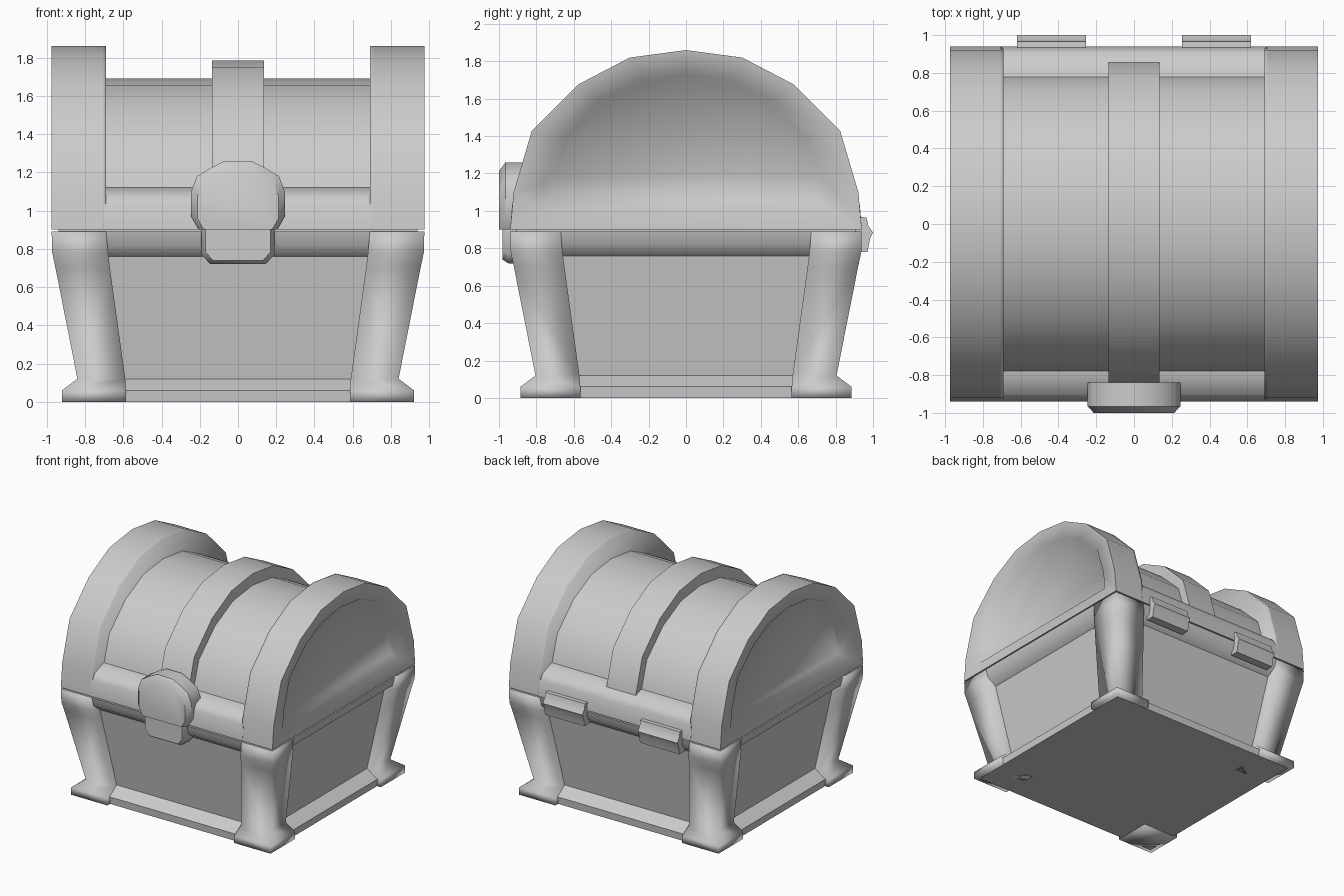
import bpy, bmesh, math

if "Cube" in bpy.data.objects:
    bpy.data.objects.remove(bpy.data.objects["Cube"])

# half-arch template (width, height), shared by every curved lid part
ARCH = [(1, 0), (.98, .21), (.877, .55), (.61, .81), (.32, .958), (0, 1)]


def loft(name, loops, mirror=(False, False), angle=40):
    """Skin matching closed loops, cap both ends, optionally mirror."""
    bm = bmesh.new()
    rings = [[bm.verts.new(p) for p in loop] for loop in loops]
    n = len(rings[0])
    for a, b in zip(rings, rings[1:]):
        for i in range(n):
            j = (i + 1) % n
            bm.faces.new((a[i], a[j], b[j], b[i]))
    bm.faces.new(rings[0])
    bm.faces.new(rings[-1])
    bmesh.ops.recalc_face_normals(bm, faces=bm.faces)
    me = bpy.data.meshes.new(name)
    bm.to_mesh(me)
    bm.free()
    ob = bpy.data.objects.new(name, me)
    bpy.context.collection.objects.link(ob)
    bpy.ops.object.select_all(action='DESELECT')
    ob.select_set(True)
    bpy.context.view_layer.objects.active = ob
    bpy.ops.object.shade_smooth_by_angle(angle=math.radians(angle))
    if any(mirror):
        m = ob.modifiers.new("mirror", 'MIRROR')
        m.use_axis = (mirror[0], mirror[1], False)
        m.use_mirror_merge = False
    return ob


def rect(x0, x1, y0, y1, z):
    return [(x0, y0, z), (x1, y0, z), (x1, y1, z), (x0, y1, z)]


def arch(x, w, h, z0):
    half = [(w * a, z0 + h * b) for a, b in ARCH]
    pts = half + [(-y, z) for y, z in reversed(half[:-1])]
    return [(x, y, z) for y, z in pts]


def plate(name, half, z_fix, y_back, y_mid, y_front, s):
    """Symmetric front plate with a chamfered face."""
    pts = half + [(-x, z) for x, z in reversed(half)]
    small = [(x * s, z_fix + (z - z_fix) * s) for x, z in pts]
    return loft(name, [[(x, y, z) for x, z in p] for p, y in
                       ((pts, y_back), (pts, y_mid), (small, y_front))])


# chest body: bottom rail, recessed panels and top rim
core = [(0, .85), (.06, .855), (.12, .755), (.76, .85), (.82, .925), (.89, .94)]
loft("body", [rect(-r - .035, r + .035, -r, r, z) for z, r in core])

# corner posts with flared feet: z, inner edge, outer edge
post = [(0, .585, .92), (.06, .585, .92), (.12, .59, .84), (.7, .67, .955),
        (.78, .68, .972), (.89, .69, .975)]
loft("corner_post", [rect(a, b, a - .02, b - .035, z) for z, a, b in post],
     (True, True), 95)

# dark core closing the seam between body and lid
loft("seam_core", [rect(-.94, .94, -.91, .91, z) for z in (.85, .95)])

# lid barrel and its central strap
loft("lid_barrel", [arch(x, .81, .79, .9) for x in (-.8, .8)])
loft("lid_strap", [arch(x, .875, .885, .9) for x in (-.135, .135)])

# lid end bands with recessed arched end panels
loft("lid_end_band", [arch(.69, .94, .96, .9), arch(.71, .94, .96, .9),
                      arch(.975, .94, .96, .9), arch(.955, .775, .73, 1.0),
                      arch(.895, .72, .65, 1.05)], (True, False), 95)

# lid lower rail, front and back
rail = [(.9, .94), (1.03, .93), (1.08, .90), (1.12, .79)]
loft("lid_rail", [rect(-.7, .7, -r, r, z) for z, r in rail], angle=75)

# latch: upper plate and lower tongue
plate("latch_plate", [(.07, 1.26), (.14, 1.225), (.215, 1.18), (.245, 1.1),
                      (.245, .97), (.205, .9)], .9, -.84, -.965, -1, .87)
plate("latch_tongue", [(.19, .91), (.19, .77), (.145, .72)],
      .91, -.82, -.95, -.98, .9)

# back hinges
hinge = [(.9, .97), (.965, .965), (.975, .92), (1, .885), (.985, .855),
         (.97, .78), (.9, .78)]
loft("hinge", [[(x, y, z) for y, z in hinge] for x in (.255, .62)],
     (True, False))
